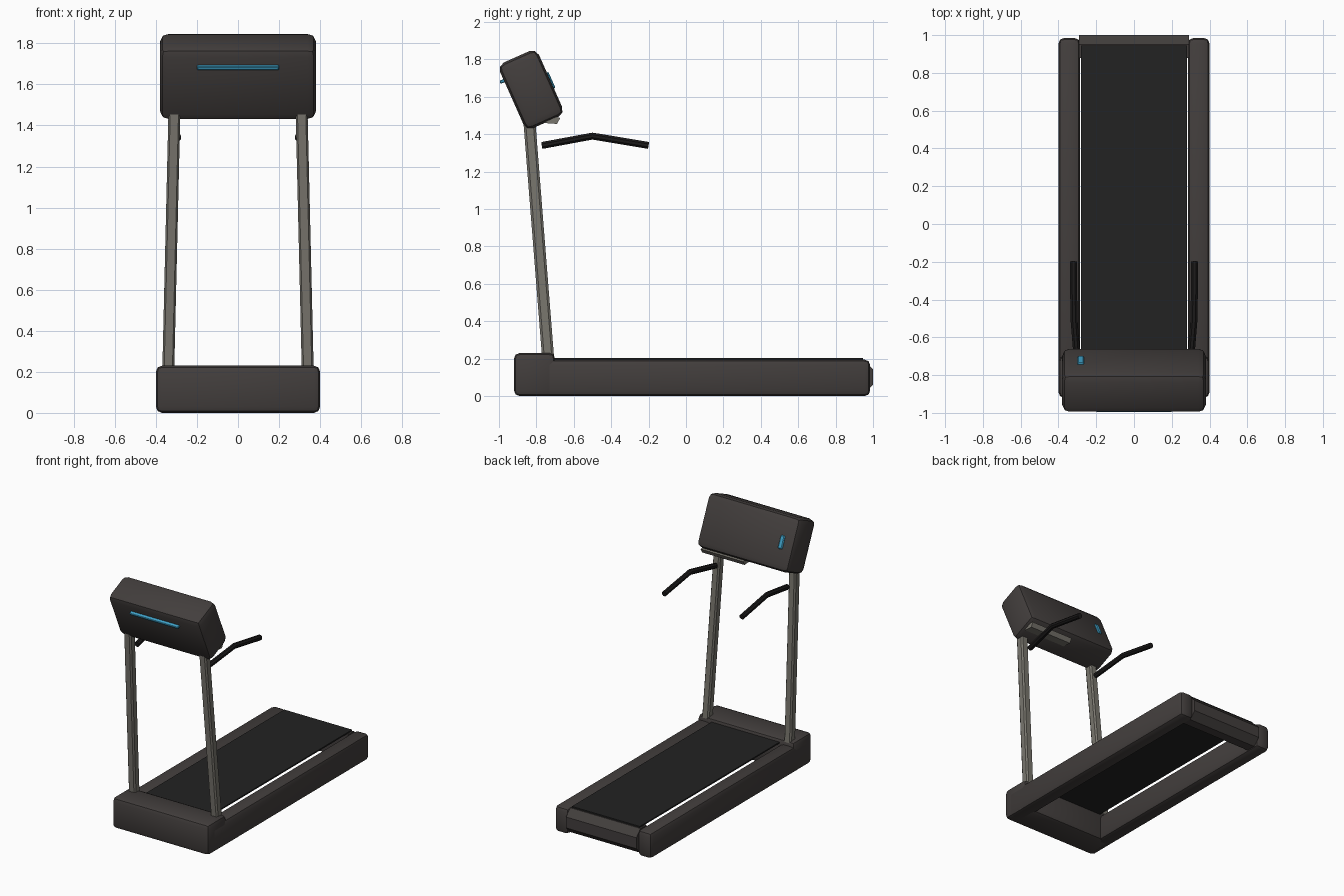
import bpy, bmesh, math
from mathutils import Vector, Matrix

if "Cube" in bpy.data.objects:
    bpy.data.objects.remove(bpy.data.objects["Cube"], do_unlink=True)


def material(name, rgb):
    m = bpy.data.materials.new(name)
    m.use_nodes = True
    m.diffuse_color = (*rgb, 1)
    m.node_tree.nodes["Principled BSDF"].inputs["Base Color"].default_value = (*rgb, 1)
    return m


CHARCOAL = material("charcoal plastic", (0.055, 0.048, 0.046))
BELT = material("black belt", (0.016, 0.016, 0.016))
GRIP = material("black grip", (0.011, 0.010, 0.010))
STEEL = material("warm grey steel", (0.19, 0.18, 0.155))
BLUE = material("blue light", (0.05, 0.36, 0.58))


def finish(bm, name, mat, bevel=0, segments=2):
    """Turn a bmesh into an object, with rounded edges and sharp-aware shading."""
    bmesh.ops.recalc_face_normals(bm, faces=bm.faces)
    mesh = bpy.data.meshes.new(name)
    bm.to_mesh(mesh)
    bm.free()
    mesh.materials.append(mat)
    ob = bpy.data.objects.new(name, mesh)
    bpy.context.collection.objects.link(ob)
    if bevel:
        mod = ob.modifiers.new("bevel", "BEVEL")
        mod.width, mod.segments = bevel, segments
        mod.limit_method = "ANGLE"
    bpy.ops.object.select_all(action="DESELECT")
    ob.select_set(True)
    bpy.context.view_layer.objects.active = ob
    if bevel:
        bpy.ops.object.modifier_apply(modifier="bevel")
    bpy.ops.object.shade_smooth_by_angle(angle=math.radians(30))
    return ob


def box(name, mat, x, y, z, bevel=0, segments=2, frame=Matrix()):
    """Box from (min, max) ranges, optionally placed in a tilted frame."""
    bm = bmesh.new()
    size = [r[1] - r[0] for r in (x, y, z)]
    mid = [(r[1] + r[0]) / 2 for r in (x, y, z)]
    bmesh.ops.create_cube(bm, size=1, matrix=frame @ Matrix.Translation(mid) @ Matrix.Diagonal((*size, 1)))
    return finish(bm, name, mat, bevel, segments)


def prism(name, mat, profile, x0, x1):
    """Extrude a (y, z) profile along x."""
    bm = bmesh.new()
    face = bm.faces.new([bm.verts.new((x0, y, z)) for y, z in profile])
    ext = bmesh.ops.extrude_face_region(bm, geom=[face])
    moved = [v for v in ext["geom"] if isinstance(v, bmesh.types.BMVert)]
    bmesh.ops.translate(bm, verts=moved, vec=(x1 - x0, 0, 0))
    return finish(bm, name, mat)


def sweep(name, mat, path, section):
    """Loft a (side, up) section along a path; section planes stay level in x."""
    bm = bmesh.new()
    pts = [Vector(p) for p in path]
    rings = []
    for i, p in enumerate(pts):
        d = (pts[min(i + 1, len(pts) - 1)] - pts[max(i - 1, 0)]).normalized()
        up = Vector((1, 0, 0)).cross(d).normalized()
        side = d.cross(up)
        rings.append([bm.verts.new(p + side * a + up * b) for a, b in section])
    n = len(section)
    for r, s in zip(rings, rings[1:]):
        for i in range(n):
            bm.faces.new((r[i], r[(i + 1) % n], s[(i + 1) % n], s[i]))
    bm.faces.new(rings[0])
    bm.faces.new(rings[-1])
    return finish(bm, name, mat)


# Base: motor hood, rear roller cover and running belt
box("motor_hood", CHARCOAL, (-0.4, 0.4), (-0.92, -0.70), (0, 0.23), 0.03)
c = 0.05
y0, y1, z0, z1 = 0.88, 1.0, 0.012, 0.193
prism("rear_roller_cover", CHARCOAL,
      [(y0, z0), (y1 - c, z0), (y1, z0 + c), (y1, z1 - c), (y1 - c, z1), (y0, z1)], -0.29, 0.29)
box("running_belt", BELT, (-0.28, 0.28), (-0.72, 0.945), (0.194, 0.204))

# Paired parts: side rails, uprights and handlebars
post_section = [(0.029, 0.02), (0.02, 0.032), (-0.02, 0.032), (-0.029, 0.02),
                (-0.029, -0.02), (-0.02, -0.032), (0.02, -0.032), (0.029, -0.02)]
octagon = [(0.02 * math.cos(a), 0.02 * math.sin(a))
           for a in (math.pi * (k + 0.5) / 4 for k in range(8))]
for s, label in ((1, "left"), (-1, "right")):
    box(label + "_side_rail", CHARCOAL, sorted((s * 0.285, s * 0.4)), (-0.88, 0.985), (0, 0.195), 0.03)
    sweep(label + "_upright", STEEL, [(s * 0.341, -0.733, 0.15), (s * 0.309, -0.84, 1.50)], post_section)
    sweep(label + "_handlebar", GRIP,
          [(s * 0.296, -0.77, 1.34), (s * 0.318, -0.5, 1.39), (s * 0.321, -0.2, 1.34)], octagon)

# Console, tilted towards the front at the top
tilt = Matrix.Translation((0, -0.829, 1.638)) @ Matrix.Rotation(math.radians(24), 4, "X")
box("console", CHARCOAL, (-0.38, 0.38), (-0.112, 0.115), (-0.192, 0.192), 0.04, 2, tilt)
box("front_light_strip", BLUE, (-0.2, 0.2), (-0.135, -0.10), (0.094, 0.112), 0.004, 1, tilt)
box("rear_light_strip", BLUE, (-0.30, -0.265), (0.10, 0.124), (-0.045, 0.05), 0.006, 1, tilt)

# Small tray under the console
prism("console_tray", STEEL, [(-0.76, 1.46), (-0.69, 1.455), (-0.672, 1.487), (-0.72, 1.50)], 0.0, 0.35)
